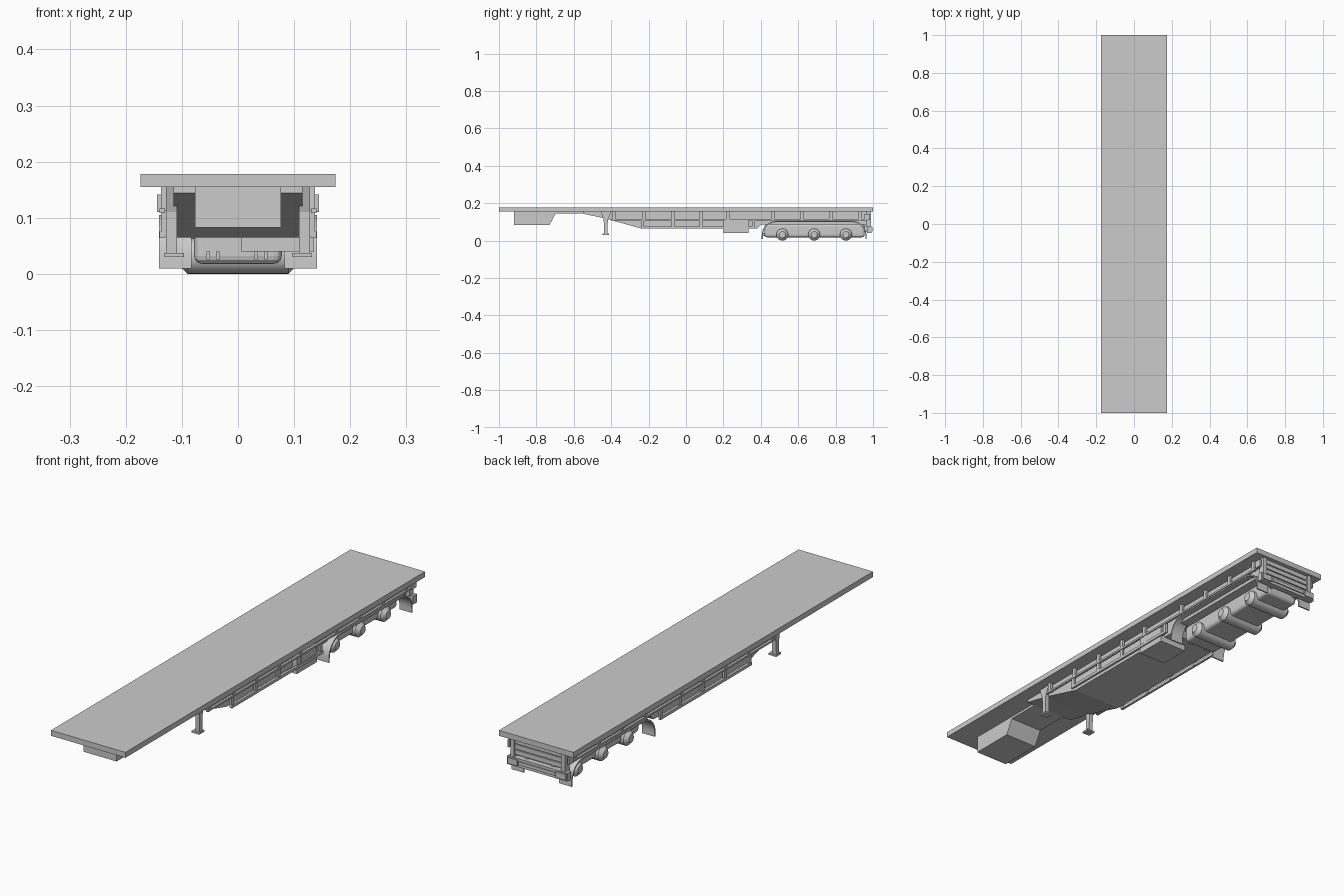
import bpy, bmesh, math

if "Cube" in bpy.data.objects:
    bpy.data.objects.remove(bpy.data.objects["Cube"])


def finish(name, bm, smooth=False):
    bmesh.ops.recalc_face_normals(bm, faces=bm.faces)
    mesh = bpy.data.meshes.new(name)
    bm.to_mesh(mesh)
    bm.free()
    ob = bpy.data.objects.new(name, mesh)
    bpy.context.collection.objects.link(ob)
    if smooth:
        bpy.ops.object.select_all(action='DESELECT')
        ob.select_set(True)
        bpy.context.view_layer.objects.active = ob
        bpy.ops.object.shade_smooth_by_angle(angle=math.radians(35))
    return ob


def box(name, x0, x1, y0, y1, z0, z1):
    bm = bmesh.new()
    bmesh.ops.create_cube(bm, size=1)
    for v in bm.verts:
        v.co = ((x0 + x1) / 2 + v.co.x * (x1 - x0),
                (y0 + y1) / 2 + v.co.y * (y1 - y0),
                (z0 + z1) / 2 + v.co.z * (z1 - z0))
    return finish(name, bm)


def prism(name, profile, x0, x1, smooth=False):
    """Extrude a side (y, z) profile from x0 to x1."""
    bm = bmesh.new()
    face = bm.faces.new([bm.verts.new((x0, y, z)) for y, z in profile])
    ext = bmesh.ops.extrude_face_region(bm, geom=[face])
    for g in ext['geom']:
        if isinstance(g, bmesh.types.BMVert):
            g.co.x = x1
    return finish(name, bm, smooth)


def pair(name, x0, x1, *yz):
    box(name + "_right", x0, x1, *yz)
    box(name + "_left", -x1, -x0, *yz)


def lathe(name, y, z, rings, n=24):
    """Round body along x from (x, radius) rings."""
    bm = bmesh.new()
    loops = [[bm.verts.new((x, y + r * math.cos(2 * math.pi * i / n),
                            z + r * math.sin(2 * math.pi * i / n)))
              for i in range(n)] for x, r in rings]
    for a, b in zip(loops, loops[1:]):
        for i in range(n):
            bm.faces.new((a[i], a[(i + 1) % n], b[(i + 1) % n], b[i]))
    bm.faces.new(loops[0])
    bm.faces.new(loops[-1])
    return finish(name, bm, True)


# Load deck
box("deck", -0.174, 0.174, -1, 1, 0.155, 0.178)

# Coupling box at the front, and the plate behind it
prism("coupling_box", [(-0.92, 0.155), (-0.92, 0.083), (-0.73, 0.083),
                       (-0.695, 0.148), (-0.695, 0.155)], -0.077, 0.077)
box("neck_plate", -0.077, 0.077, -0.70, -0.54, 0.145, 0.155)

# Main chassis with stepped underside
prism("chassis", [(-0.55, 0.155), (-0.55, 0.144), (-0.43, 0.118),
                  (-0.24, 0.065), (0.38, 0.065), (0.40, 0.085),
                  (0.97, 0.085), (0.97, 0.155)], -0.115, 0.115)

# Landing legs
for s, side in ((1, "right"), (-1, "left")):
    prism("landing_leg_" + side, [(-0.455, 0.155), (-0.44, 0.11), (-0.438, 0.035),
                                  (-0.42, 0.035), (-0.418, 0.11), (-0.40, 0.155)],
          s * 0.109, s * 0.128)
pair("landing_foot", 0.096, 0.132, -0.447, -0.413, 0.030, 0.037)

# Upper side rail hung from the deck by short posts
pair("upper_side_rail", 0.130, 0.140, -0.40, 0.97, 0.109, 0.117)
for i, y in enumerate((-0.385, -0.225, -0.07, 0.08, 0.225, 0.465, 0.62, 0.775, 0.93)):
    pair(f"rail_post_{i}", 0.126, 0.137, y - 0.008, y + 0.008, 0.112, 0.155)

# Lower side guard
pair("side_guard_rail", 0.130, 0.140, -0.24, 0.37, 0.064, 0.076)
for i, y in enumerate((-0.232, -0.07, 0.08, 0.235, 0.36)):
    pair(f"side_guard_post_{i}", 0.128, 0.137, y - 0.008, y + 0.008, 0.066, 0.112)

# Storage box on the right side
box("storage_box", 0.005, 0.135, 0.20, 0.335, 0.040, 0.112)

# Running gear housing with rounded lower corners
gear = box("running_gear_housing", -0.078, 0.078, 0.42, 0.955, 0.018, 0.09)
bev = gear.modifiers.new("round", 'BEVEL')
bev.width = 0.014
bev.segments = 3
for x in (-0.053, -0.036, 0.032, 0.05):
    box("gear_bracket", x - 0.003, x + 0.003, 0.408, 0.425, 0.026, 0.04)

# Three axle drums with tapered ends
for i, y in enumerate((0.515, 0.685, 0.855)):
    lathe(f"axle_drum_{i}", y, 0.032, [(-0.105, 0.017), (-0.09, 0.032),
                                       (0.09, 0.032), (0.105, 0.017)])

# Long mudguards curving down at both ends
outer, inner = [], []
for r, out in ((0.077, outer), (0.071, inner)):
    out.append((0.482 - r, 0.010))
    out += [(0.482 - r * math.cos(a), 0.028 + r * math.sin(a))
            for a in [math.pi / 2 * i / 8 for i in range(9)]]
    out += [(0.888 + r * math.sin(a), 0.028 + r * math.cos(a))
            for a in [math.pi / 2 * i / 8 for i in range(9)]]
    out.append((0.888 + r, 0.010))
for s, side in ((1, "right"), (-1, "left")):
    prism("mudguard_" + side, outer + inner[::-1], s * 0.083, s * 0.141, True)

# Rear panel slats, corner posts and bumper
for i in range(3):
    z = 0.088 + i * 0.023
    box(f"rear_slat_{i}", -0.122, 0.122, 0.965, 0.984, z, z + 0.019)
pair("rear_corner_post", 0.110, 0.128, 0.962, 0.990, 0.075, 0.156)
box("rear_bumper", -0.141, 0.141, 0.968, 0.992, 0.042, 0.078)
box("rear_bumper_strip", -0.085, 0.085, 0.990, 0.997, 0.054, 0.068)
pair("rear_lamp", 0.09, 0.136, 0.990, 0.998, 0.048, 0.073)
pair("bumper_bracket", 0.055, 0.07, 0.94, 0.975, 0.045, 0.09)

# Side marker lamps on the rear of the rails
pair("side_marker_lamp", 0.137, 0.144, 0.955, 0.985, 0.110, 0.142)
